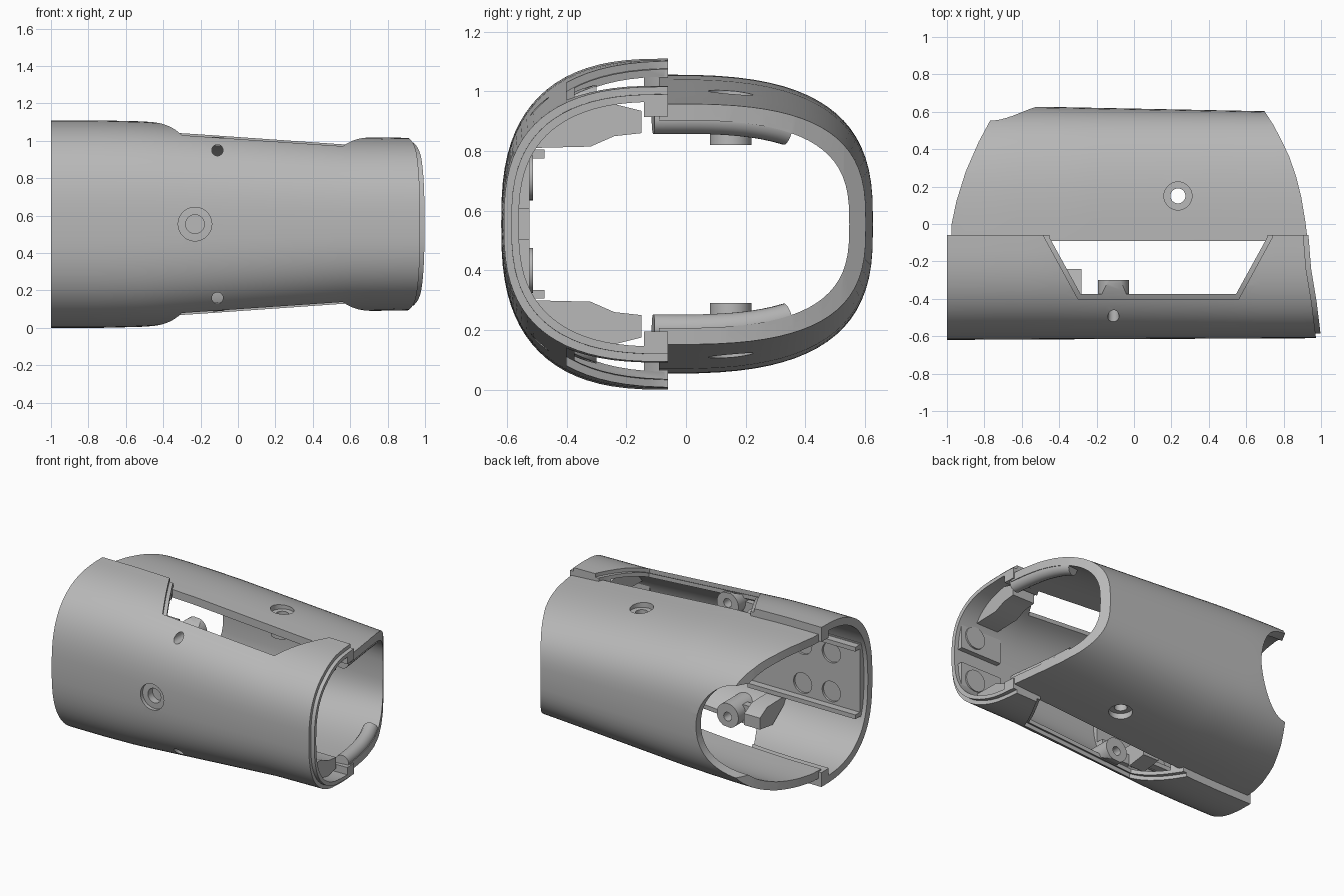
import bpy, bmesh, math
from mathutils import Matrix, Vector

if "Cube" in bpy.data.objects:
    bpy.data.objects.remove(bpy.data.objects["Cube"])

MID = 0.555          # height of the horizontal symmetry plane
SPLIT_F, SPLIT_B = -0.06, -0.09

grey = bpy.data.materials.new("plain grey")
grey.use_nodes = True
grey.diffuse_color = (0.48, 0.48, 0.48, 1)
grey.node_tree.nodes["Principled BSDF"].inputs["Base Color"].default_value = (0.48, 0.48, 0.48, 1)


def finish(name, bm):
    bmesh.ops.recalc_face_normals(bm, faces=bm.faces)
    me = bpy.data.meshes.new(name)
    bm.to_mesh(me)
    bm.free()
    me.materials.append(grey)
    ob = bpy.data.objects.new(name, me)
    bpy.context.collection.objects.link(ob)
    return ob


def select(ob):
    bpy.ops.object.select_all(action='DESELECT')
    ob.select_set(True)
    bpy.context.view_layer.objects.active = ob


def combine(ob, tool, op):
    mod = ob.modifiers.new("cut", 'BOOLEAN')
    mod.operation, mod.solver, mod.object = op, 'EXACT', tool
    select(ob)
    bpy.ops.object.modifier_apply(modifier=mod.name)
    bpy.data.objects.remove(tool)


def lerp(table, x):
    for (x0, v0), (x1, v1) in zip(table, table[1:]):
        if x <= x1:
            return v0 + (v1 - v0) * (x - x0) / (x1 - x0)
    return table[-1][1]


def half_shell(name, cy, side, power, depth, height, outer, inner):
    """Half tube along x, between two insets of a rounded section."""
    bm = bmesh.new()
    rings, steps, e = [], 40, 2 / power
    for i in range(29):
        x = -1.05 + 2.1 * i / 28
        ring = []
        for inset, order in ((outer, 1), (inner, -1)):
            a, b = lerp(depth, x) - inset, lerp(height, x) - inset
            for k in range(steps + 1)[::order]:
                t = math.pi * (k / steps - 0.5)
                c = 0 if k in (0, steps) else math.cos(t) ** e
                s = math.copysign(abs(math.sin(t)) ** e, t)
                ring.append(bm.verts.new((x, cy + side * a * c, MID + b * s)))
        rings.append(ring)
    n = len(rings[0])
    for r, q in zip(rings, rings[1:]):
        for k in range(n):
            bm.faces.new((r[k], r[(k + 1) % n], q[(k + 1) % n], q[k]))
    bm.faces.new(rings[0])
    bm.faces.new(rings[-1])
    return finish(name, bm)


def prism(name, points, lo, hi, axis='Z'):
    """Extrude an outline: xy points along z, or yz points along x."""
    bm = bmesh.new()
    put = (lambda p, h: (p[0], p[1], h)) if axis == 'Z' else (lambda p, h: (h, p[0], p[1]))
    a = [bm.verts.new(put(p, lo)) for p in points]
    b = [bm.verts.new(put(p, hi)) for p in points]
    bm.faces.new(a)
    bm.faces.new(b)
    for i in range(len(a)):
        j = (i + 1) % len(a)
        bm.faces.new((a[i], a[j], b[j], b[i]))
    return finish(name, bm)


def box(name, x, y, z):
    return prism(name, [(y[0], z[0]), (y[1], z[0]), (y[1], z[1]), (y[0], z[1])], x[0], x[1], 'X')


def rod(name, start, end, r):
    a, b = Vector(start), Vector(end)
    m = Matrix.Translation((a + b) / 2) @ (b - a).to_track_quat('Z', 'Y').to_matrix().to_4x4()
    bm = bmesh.new()
    bmesh.ops.create_cone(bm, cap_ends=True, segments=48, radius1=r, radius2=r,
                          depth=(b - a).length, matrix=m)
    return finish(name, bm)


FRONT_D = [(-1.1, 0.56), (1.1, 0.55)]
FRONT_H = [(-1.1, 0.555), (-0.75, 0.555), (-0.5, 0.549), (0.6, 0.466), (1.1, 0.458)]
BACK_D = [(-1.1, 0.715), (-0.5, 0.717), (1.1, 0.685)]
BACK_H = [(-1.1, 0.502), (-0.7, 0.5), (-0.28, 0.485), (0.55, 0.427), (1.1, 0.392)]


def front_half(name, outer, inner):
    return half_shell(name, SPLIT_F, -1, 2.68, FRONT_D, FRONT_H, outer, inner)


def core():
    return front_half("core", 0.03, 0.45)


# Front shell: two skins, the inner one showing as a step round the window, and edge lips
for name, outer, inner, g, low in (("front_outer_skin", 0, 0.025, 0, -0.7),
                                   ("front_inner_skin", 0.025, 0.05, 0.027, -0.7),
                                   ("front_edge_lips", 0.05, 0.1, 0.027, -0.14)):
    ob = front_half(name, outer, inner)
    outline = [(-1, 0.1), (-1, -0.7), (0.977 + g, -0.7), (0.972 + g, -0.6), (0.95 + g, -0.42),
               (0.92 + g, -0.24), (0.905 + g, -0.05), (0.905 + g, 0.1),
               (0.74 - g, 0.1), (0.74 - g, -0.07), (0.56 - g / 2, -0.4 + g),
               (-0.3 + g / 2, -0.4 + g), (-0.48 + g, -0.07), (-0.48 + g, 0.1)]
    combine(ob, prism("trim", outline, -0.5, 1.6), 'INTERSECT')
    if low > -0.5:
        combine(ob, box("trim", (-2, 2), (low, 0.2), (-1, 2)), 'INTERSECT')
        continue
    for z in (0.95, 0.16):
        combine(ob, rod("drill", (-0.11, -0.8, z), (-0.11, -0.2, z), 0.03), 'DIFFERENCE')
    hole_r = 0.09 if outer == 0 else 0.05
    combine(ob, rod("drill", (-0.23, -0.8, MID), (-0.23, -0.5, MID), hole_r), 'DIFFERENCE')

# Inner wall of the left part, with four round recesses and a blind screw hole
wall = box("left_inner_wall", (-0.97, -0.14), (-0.575, -0.525), (0.3, 0.81))
combine(wall, core(), 'INTERSECT')
for x in (-0.53, -0.75):
    for z in (0.42, 0.69):
        combine(wall, rod("drill", (x, -0.54, z), (x, -0.4, z), 0.07), 'DIFFERENCE')
combine(wall, rod("drill", (-0.23, -0.8, MID), (-0.23, -0.54, MID), 0.05), 'DIFFERENCE')

# Back shell, trimmed to curved ends, with a round bite at the left
back = half_shell("back_shell", SPLIT_B, 1, 2.9, BACK_D, BACK_H, 0, 0.055)
RIGHT_END = [(0.7, 0.6), (0.745, 0.53), (0.785, 0.455), (0.83, 0.36), (0.865, 0.26), (0.895, 0.14),
             (0.915, 0.02), (0.93, -0.1), (0.935, -0.2)]
LEFT_END = [(-0.98, -0.2), (-0.975, 0), (-0.95, 0.12), (-0.9, 0.28), (-0.83, 0.44), (-0.76, 0.57)]
combine(back, prism("trim", LEFT_END + [(-0.74, 0.8), (0.66, 0.8), (0.68, 0.64)] + RIGHT_END, -0.5, 1.6),
        'INTERSECT')
bite = rod("bite", (0, 0.45, 0), (0, 0.9, 0), 1)
for v in bite.data.vertices:
    v.co.x, v.co.z = -0.785 + v.co.x * 0.27, MID + v.co.z * 0.32
combine(back, bite, 'DIFFERENCE')

END_X = sorted((y, x) for x, y in RIGHT_END)
for up, tag in ((1, "upper"), (-1, "lower")):
    def Z(z):
        return MID + up * (z - MID)

    def P(points):
        return [(y, Z(z)) for y, z in points]

    # Counterbored screw hole with an inner boss on the back shell
    hx, hy = 0.235, 0.15
    combine(back, rod("drill", (hx, hy, Z(0.965)), (hx, hy, Z(1.3)), 0.075), 'DIFFERENCE')
    combine(back, rod("drill", (hx, hy, Z(0.7)), (hx, hy, Z(1.3)), 0.04), 'DIFFERENCE')
    boss = rod(tag + "_back_boss", (hx, hy, Z(0.82)), (hx, hy, Z(0.962)), 0.07)
    combine(boss, rod("drill", (hx, hy, Z(0.7)), (hx, hy, Z(1.1)), 0.04), 'DIFFERENCE')

    # Rounded bead inside the right end of the back shell
    curve = bpy.data.curves.new(tag + "_end_bead", 'CURVE')
    curve.dimensions, curve.bevel_depth, curve.bevel_resolution = '3D', 0.05, 5
    curve.use_fill_caps = True
    sp = curve.splines.new('POLY')
    sp.points.add(12)
    for i, p in enumerate(sp.points):
        y = -0.11 + 0.45 * i / 12
        x = lerp(END_X, y) - 0.055
        ratio = max(0, y - SPLIT_B) / (lerp(BACK_D, x) - 0.05)
        h = (lerp(BACK_H, x) - 0.055) * (1 - ratio ** 2.9) ** (1 / 2.9)
        p.co = (x, y, MID + up * h, 1)
    bead = bpy.data.objects.new(tag + "_end_bead", curve)
    bpy.context.collection.objects.link(bead)
    curve.materials.append(grey)
    select(bead)
    bpy.ops.object.convert(target='MESH')

    # Screw boss behind the window and its side bracket
    boss = rod(tag + "_front_boss", (-0.11, -0.3, Z(0.942)), (-0.11, -0.55, Z(0.942)), 0.083)
    combine(boss, core(), 'INTERSECT')
    combine(boss, rod("drill", (-0.11, -0.8, Z(0.95)), (-0.11, -0.2, Z(0.95)), 0.03), 'DIFFERENCE')
    arm = prism(tag + "_boss_bracket", P([(-0.53, 0.81), (-0.32, 0.815), (-0.24, 0.86), (-0.24, 0.94),
                                         (-0.38, 0.96), (-0.53, 0.85)]), -0.4, -0.28, 'X')
    combine(arm, core(), 'INTERSECT')
    box(tag + "_bracket_link", (-0.29, -0.17), (-0.43, -0.38), sorted((Z(0.88), Z(0.95))))

    # Wedge bracket near the right end
    wedge = prism(tag + "_end_bracket", P([(-0.53, 0.81), (-0.32, 0.815), (-0.24, 0.85), (-0.15, 0.86),
                                          (-0.15, 0.935), (-0.25, 0.96), (-0.4, 0.92), (-0.53, 0.84)]),
                  0.69, 0.86, 'X')
    combine(wedge, core(), 'INTERSECT')

    # Ledge on the wall, and a pad with a disc at the right end
    box(tag + "_ledge", (-0.97, -0.14), (-0.535, -0.475), sorted((Z(0.775), Z(0.805))))
    pad = box(tag + "_right_pad", (0.65, 0.965), (-0.58, -0.525), sorted((Z(0.607), Z(0.81))))
    combine(pad, core(), 'INTERSECT')
    rod(tag + "_disc", (0.86, -0.53, Z(0.71)), (0.86, -0.513, Z(0.71)), 0.075)

for ob in bpy.context.collection.objects:
    if ob.type == 'MESH' and grey.name in ob.data.materials:
        select(ob)
        bpy.ops.object.shade_smooth_by_angle(angle=math.radians(30))
